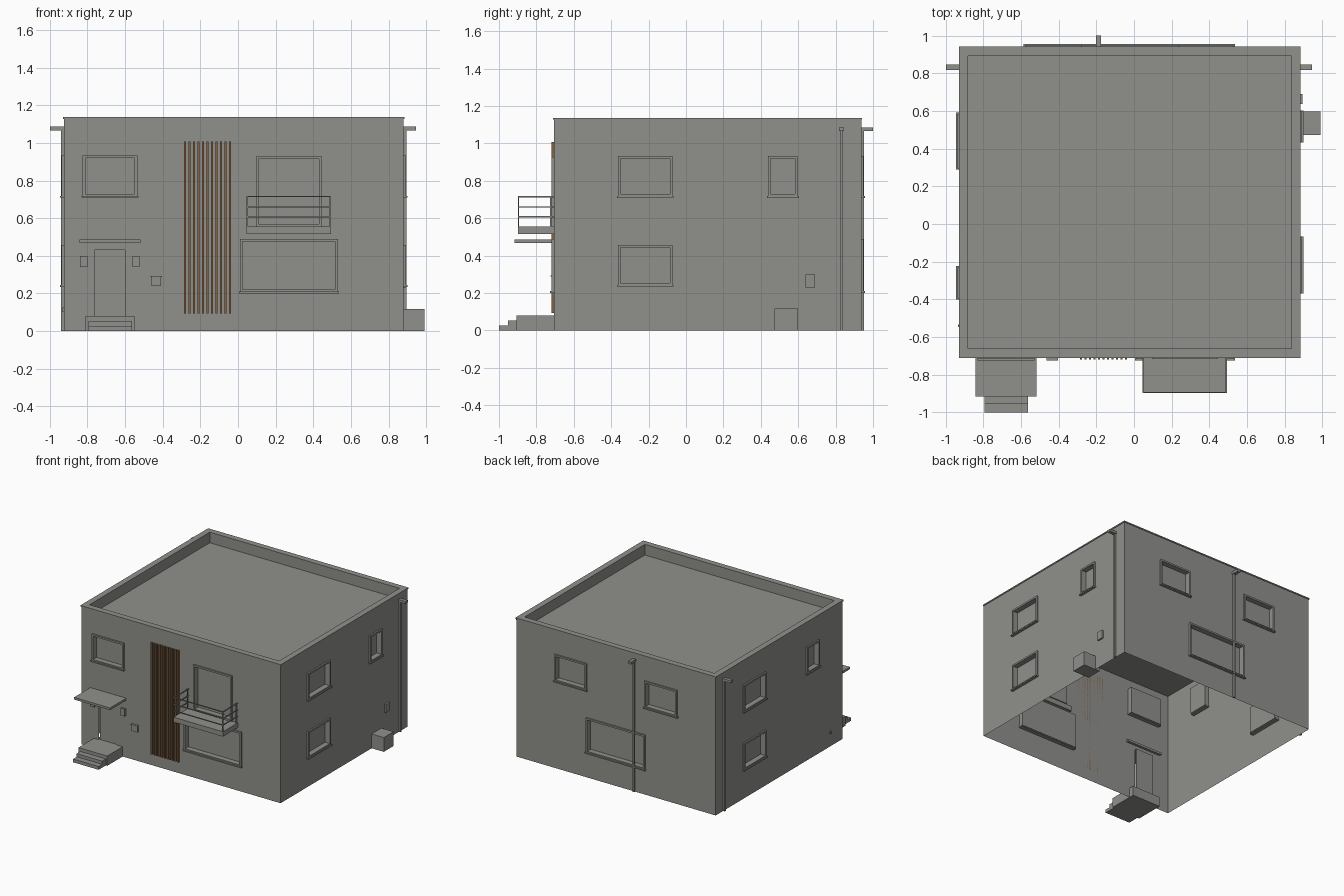
import bpy
import bmesh

cube = bpy.data.objects.get("Cube")
if cube:
    bpy.data.objects.remove(cube, do_unlink=True)


def material(name, rgb):
    m = bpy.data.materials.new(name)
    m.use_nodes = True
    m.diffuse_color = (*rgb, 1)
    m.node_tree.nodes["Principled BSDF"].inputs["Base Color"].default_value = (*rgb, 1)
    return m


GREY = material("warm grey", (0.28, 0.28, 0.265))
BROWN = material("wood brown", (0.24, 0.125, 0.05))

# Outer wall planes and heights
X0, X1, Y0, Y1 = -0.925, 0.88, -0.706, 0.937
TOP, CAP = 1.137, 0.01
ROOF = 1.05


def finish(name, bm, mat):
    me = bpy.data.meshes.new(name)
    bm.to_mesh(me)
    bm.free()
    me.materials.append(mat)
    ob = bpy.data.objects.new(name, me)
    bpy.context.collection.objects.link(ob)
    return ob


def add_box(bm, a, b):
    lo = [min(p, q) for p, q in zip(a, b)]
    hi = [max(p, q) for p, q in zip(a, b)]
    for v in bmesh.ops.create_cube(bm, size=1)["verts"]:
        v.co = [l + (h - l) * (c + 0.5) for l, h, c in zip(lo, hi, v.co)]


def on_wall(side, u, d, z):
    """Point at u along a wall, d outward from it, height z."""
    return {"front": (u, Y0 - d, z), "back": (u, Y1 + d, z),
            "right": (X1 + d, u, z), "left": (X0 - d, u, z)}[side]


def wall_boxes(name, side, boxes, mat=GREY):
    """Boxes given as (u0, u1, d0, d1, z0, z1) relative to a wall."""
    bm = bmesh.new()
    for u0, u1, d0, d1, z0, z1 in boxes:
        add_box(bm, on_wall(side, u0, d0, z0), on_wall(side, u1, d1, z1))
    return finish(name, bm, mat)


# Openings on each wall: u0, u1, z0, z1
UP, LOW, BIG = (0.715, 0.933), (0.24, 0.457), (0.207, 0.49)
WINDOWS = {
    "front": [(-0.825, -0.535, *UP), (0.095, 0.445, 0.555, 0.928), (0.01, 0.53, *BIG)],
    "back": [(0.24, 0.53, *UP), (-0.58, -0.285, *UP), (-0.29, 0.245, *BIG)],
    "right": [(-0.363, -0.072, *UP), (-0.363, -0.072, *LOW), (0.438, 0.597, *UP)],
    "left": [(0.295, 0.585, *UP), (0.295, 0.585, *LOW), (-0.395, -0.23, *UP)],
}
DOOR = (-0.763, -0.6, 0.08, 0.43)


# Wall sheets with openings left out
def wall(side, lo, hi):
    holes = WINDOWS[side] + ([DOOR] if side == "front" else [])
    us = sorted({lo, hi, *(u for h in holes for u in h[:2])})
    zs = sorted({0, TOP - CAP, *(z for h in holes for z in h[2:])})
    bm = bmesh.new()
    for a, b in zip(us, us[1:]):
        for c, d in zip(zs, zs[1:]):
            mu, mz = (a + b) / 2, (c + d) / 2
            if any(h[0] < mu < h[1] and h[2] < mz < h[3] for h in holes):
                continue
            quad = [(a, c), (b, c), (b, d), (a, d)]
            if side in ("back", "left"):
                quad.reverse()
            bm.faces.new([bm.verts.new(on_wall(side, u, 0, z)) for u, z in quad])
    bmesh.ops.remove_doubles(bm, verts=bm.verts, dist=0.0001)
    finish(side + "_wall", bm, GREY)


for side in WINDOWS:
    wall(side, *((X0, X1) if side in ("front", "back") else (Y0, Y1)))

# Roof slab, parapet inside faces and cap
bm = bmesh.new()
add_box(bm, (X0 + 0.002, Y0 + 0.002, ROOF - 0.04), (X1 - 0.002, Y1 - 0.002, ROOF))
finish("roof_slab", bm, GREY)


def rim(name, out, inn, z0, z1):
    bm = bmesh.new()
    a, b, c, d = X0 - out, X1 + out, Y0 - out, Y1 + out
    e, f, g, h = X0 + inn, X1 - inn, Y0 + inn, Y1 - inn
    for p, q in (((a, c), (b, g)), ((a, h), (b, d)), ((a, g), (e, h)), ((f, g), (b, h))):
        add_box(bm, (*p, z0), (*q, z1))
    finish(name, bm, GREY)


rim("parapet", -0.003, 0.044, ROOF, TOP - CAP)
rim("parapet_cap", 0.005, 0.044, TOP - CAP, TOP)

# Window frames, panes and sills
T, OUT, DEEP = 0.014, 0.012, 0.032
for side, openings in WINDOWS.items():
    for i, (a, b, c, d) in enumerate(openings, 1):
        wall_boxes(f"{side}_window_frame_{i}", side, [
            (a, a + T, -DEEP, OUT, c, d), (b - T, b, -DEEP, OUT, c, d),
            (a + T, b - T, -DEEP, OUT, d - T, d), (a + T, b - T, -DEEP, OUT, c, c + T)])
        wall_boxes(f"{side}_window_pane_{i}", side, [(a, b, -DEEP - 0.006, -DEEP, c, d)])
        if c != 0.555:
            wall_boxes(f"{side}_window_sill_{i}", side,
                       [(a - 0.006, b + 0.006, -DEEP, 0.02, c - 0.006, c + 0.004)])

# Entrance
a, b, c, d = DOOR
wall_boxes("front_door", "front", [(a, b, -0.02, -0.008, c, d)])
wall_boxes("door_canopy", "front", [(-0.843, -0.518, -0.02, 0.21, 0.468, 0.486)])
wall_boxes("porch_steps", "front", [
    (-0.81, -0.55, -0.04, 0.2, 0, 0.08),
    (-0.793, -0.562, 0.2, 0.247, 0, 0.053),
    (-0.793, -0.562, 0.247, 0.294, 0, 0.027)])
for name, u in (("right", -0.838), ("left", -0.56)):
    wall_boxes(name + "_door_lamp", "front", [(u, u + 0.038, 0, 0.014, 0.34, 0.4)])
wall_boxes("mailbox", "front", [(-0.46, -0.408, 0, 0.014, 0.24, 0.288),
                                (-0.465, -0.403, 0, 0.018, 0.288, 0.294)])

# Vertical wooden slats
wall_boxes("wood_slats", "front",
           [(u, u + 0.011, 0, 0.013, 0.093, 1.007)
            for u in (-0.288 + 0.0241 * i for i in range(11))], BROWN)

# Balcony slab, posts and rails
L, R, D, BAR = 0.045, 0.493, 0.193, 0.007
wall_boxes("balcony_slab", "front", [(L, R, -0.03, D, 0.515, 0.555)])
posts = [(u, u + BAR, e - BAR, e, 0.555, 0.718)
         for u in (L, R - BAR) for e in (D, 0.02)]
rails = []
for z in (0.607, 0.66, 0.715):
    rails.append((L, R, D - BAR, D, z - BAR / 2, z + BAR / 2))
    rails += [(u, u + BAR, 0, D, z - BAR / 2, z + BAR / 2) for u in (L, R - BAR)]
wall_boxes("balcony_railing", "front", posts + rails)

# Downpipes with projecting outlets
for side, u, reach in (("left", 0.832, 0.073), ("right", 0.832, 0.065), ("back", -0.188, 0.063)):
    wall_boxes(side + "_downpipe", side, [
        (u - 0.008, u + 0.008, 0, 0.014, 0, 1.066),
        (u - 0.014, u + 0.014, -0.01, reach, 1.066, 1.086)])

# Side fittings
wall_boxes("utility_box", "right", [(0.472, 0.598, -0.04, 0.11, 0, 0.117)])
wall_boxes("wall_vent", "right", [(0.638, 0.69, 0, 0.014, 0.23, 0.298)])
wall_boxes("outdoor_tap", "left", [(-0.548, -0.534, 0, 0.01, 0.105, 0.125)])
